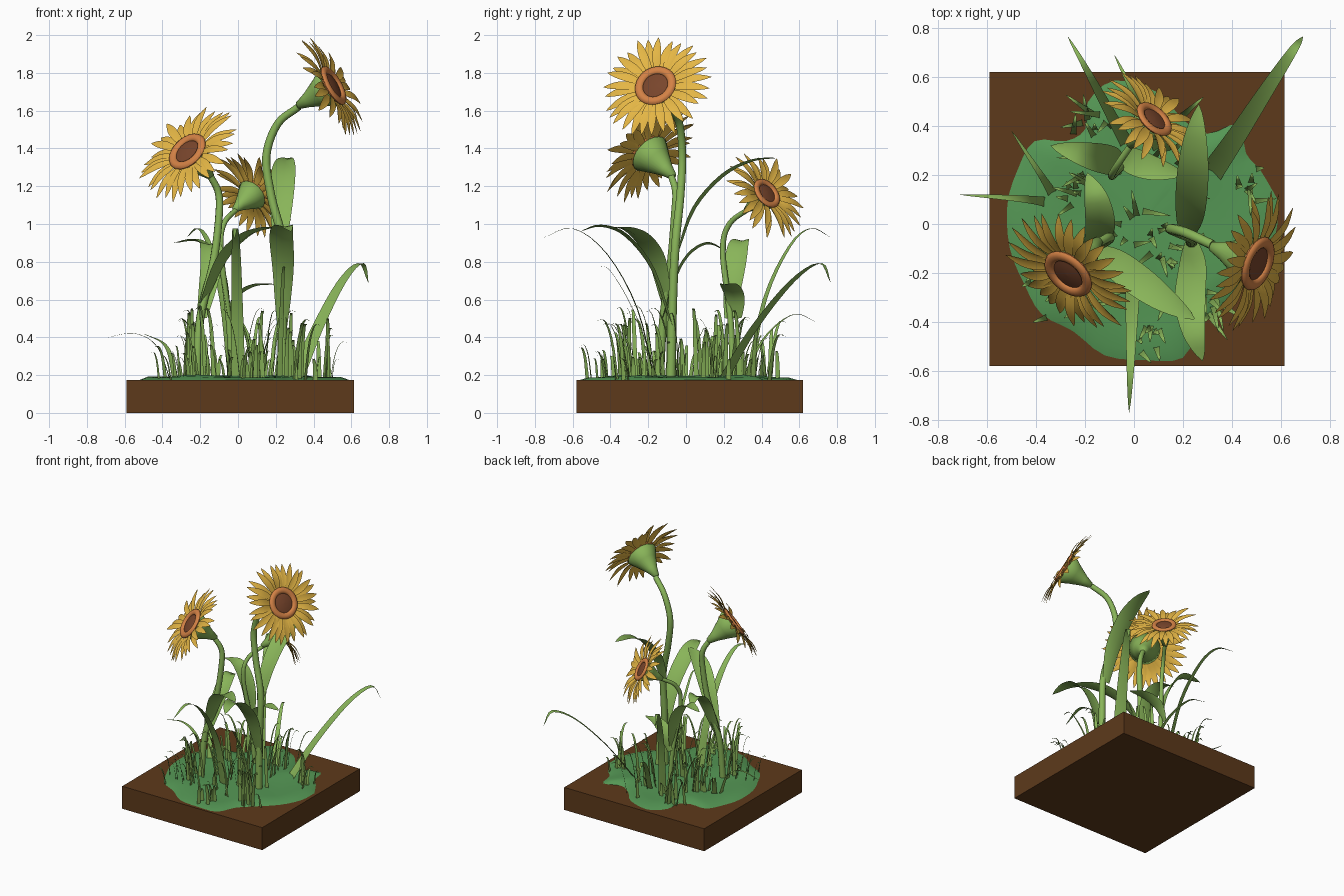
import bpy, math, random
from mathutils import Vector, Matrix

if "Cube" in bpy.data.objects:
    bpy.data.objects.remove(bpy.data.objects["Cube"])

random.seed(7)


def material(name, rgb):
    m = bpy.data.materials.new(name)
    m.diffuse_color = (*rgb, 1)
    m.use_nodes = True
    m.node_tree.nodes["Principled BSDF"].inputs["Base Color"].default_value = m.diffuse_color
    return m


SOIL = material("soil", (0.11, 0.042, 0.011))
TURF = material("turf", (0.09, 0.31, 0.09))
GREEN = material("leaf_green", (0.25, 0.46, 0.10))
YELLOW = material("petal_yellow", (0.78, 0.47, 0.06))
ORANGE = material("ring_orange", (0.65, 0.22, 0.06))
BROWN = material("seed_brown", (0.19, 0.06, 0.025))


def mesh_obj(name, verts, faces, mat, smooth=True):
    me = bpy.data.meshes.new(name)
    me.from_pydata([tuple(v) for v in verts], [], faces)
    me.materials.append(mat)
    for p in me.polygons:
        p.use_smooth = smooth
    ob = bpy.data.objects.new(name, me)
    bpy.context.collection.objects.link(ob)
    return ob


def spline(pts, n):
    """Catmull-Rom samples through the points."""
    p = [Vector(q) for q in pts]
    p = [2 * p[0] - p[1]] + p + [2 * p[-1] - p[-2]]
    out, segs = [], len(pts) - 1
    for i in range(n + 1):
        u = i / n * segs
        k = min(int(u), segs - 1)
        t = u - k
        a, b, c, d = p[k:k + 4]
        out.append(0.5 * (2 * b + (c - a) * t + (2 * a - 5 * b + 4 * c - d) * t * t
                          + (3 * b - a - 3 * c + d) * t ** 3))
    return out


def ribbon(batch, pts, width, n=12, cup=0.2, mtx=Matrix()):
    """Adds a creased strip along a path; width(t) is its full width."""
    verts, faces = batch
    base, path = len(verts), spline(pts, n)
    flat = path[-1] - path[0]
    side = Vector((flat.y, -flat.x, 0)).normalized()
    for i, c in enumerate(path):
        tan = path[min(i + 1, n)] - path[max(i - 1, 0)]
        up = side.cross(tan).normalized()
        w = width(i / n) / 2
        for q in (c - side * w + up * w * cup, c, c + side * w + up * w * cup):
            verts.append(mtx @ q)
    for i in range(n):
        for j in (0, 1):
            a = base + 3 * i + j
            faces.append((a, a + 1, a + 4, a + 3))


def lathe(name, profile, mat, mtx, n=24):
    verts, faces, m = [], [], len(profile)
    for i in range(n):
        a = 2 * math.pi * i / n
        verts += [mtx @ Vector((r * math.cos(a), r * math.sin(a), z)) for r, z in profile]
        k = (i + 1) % n
        faces += [(i * m + j, k * m + j, k * m + j + 1, i * m + j + 1) for j in range(m - 1)]
    return mesh_obj(name, verts, faces, mat)


# soil slab
bpy.ops.mesh.primitive_cube_add(size=1, location=(0.012, 0.02, 0.0875))
slab = bpy.context.object
slab.name = "soil_slab"
slab.scale = (1.205, 1.2, 0.175)
slab.data.materials.append(SOIL)

# ragged turf patch with a gently bumpy top
outline = [(0.59, 0.1), (0.52, 0.22), (0.46, 0.29), (0.43, 0.41), (0.3, 0.37), (0.2, 0.43),
           (0.1, 0.54), (-0.08, 0.59), (-0.19, 0.5), (-0.2, 0.39), (-0.28, 0.34), (-0.41, 0.34),
           (-0.48, 0.22), (-0.52, 0.08), (-0.51, -0.1), (-0.45, -0.25), (-0.38, -0.37),
           (-0.25, -0.44), (-0.12, -0.54), (0.05, -0.56), (0.2, -0.55), (0.27, -0.42),
           (0.36, -0.33), (0.5, -0.2), (0.58, -0.05)]
edge = spline([(*p, 0) for p in outline + outline[:1]], 75)[:-1]
N = len(edge)
tv, tf = [(0.03, 0, 0.195)], []
for f, z, bump in ((0.3, 0.196, .008), (0.55, 0.195, .01), (0.75, 0.193, .01), (0.92, 0.187, .005), (1, 0.174, 0)):
    for p in edge:
        x, y = 0.03 + (p.x - 0.03) * f, p.y * f
        tv.append((x, y, z + bump * math.sin(11 * x + 1) * math.cos(9 * y)))
for j in range(N):
    k = (j + 1) % N
    tf.append((0, 1 + j, 1 + k))
    for r in range(4):
        a = 1 + r * N
        tf.append((a + j, a + N + j, a + N + k, a + k))
mesh_obj("turf_patch", tv, tf, TURF)

# sunflowers: stem path, stem radius, head centre, facing, petal radius, centre scale
flowers = [
    ("tall", [(0.235, -0.08, 0.17), (0.235, -0.07, 0.6), (0.235, -0.055, 0.9), (0.175, -0.03, 1.15),
              (0.15, -0.02, 1.36), (0.21, -0.035, 1.53), (0.32, -0.085, 1.62)], 0.022,
     (0.5, -0.16, 1.73), (0.83, -0.31, 0.47), 0.302, 1.0),
    ("left", [(-0.22, -0.14, 0.17), (-0.2, -0.12, 0.5), (-0.13, -0.08, 0.8), (-0.1, -0.06, 1.05),
              (-0.105, -0.055, 1.17), (-0.15, -0.08, 1.26)], 0.02,
     (-0.265, -0.2, 1.38), (-0.55, -0.6, 0.58), 0.302, 1.0),
    ("rear", [(-0.03, 0.25, 0.17), (-0.05, 0.235, 0.5), (-0.09, 0.195, 0.85), (-0.075, 0.23, 1.0),
              (0.0, 0.34, 1.085)], 0.015,
     (0.08, 0.425, 1.16), (0.58, 0.62, 0.5), 0.26, 0.76)]

for name, path, rad, centre, facing, R, s in flowers:
    cu = bpy.data.curves.new(name + "_stem", 'CURVE')
    cu.dimensions = '3D'
    cu.bevel_depth, cu.bevel_resolution, cu.use_fill_caps = rad, 3, True
    pts = spline(path, 30)
    sp = cu.splines.new('POLY')
    sp.points.add(len(pts) - 1)
    for i, (q, c) in enumerate(zip(sp.points, pts)):
        q.co = (*c, 1)
        q.radius = 1.15 - 0.25 * i / 30
    cu.materials.append(GREEN)
    stem = bpy.data.objects.new(name + "_stem", cu)
    bpy.context.collection.objects.link(stem)

    rot = Vector(facing).to_track_quat('Z', 'Y').to_matrix().to_4x4()
    mtx = Matrix.Translation(centre) @ rot
    core = mtx @ Matrix.Scale(s, 4)
    # flared green calyx, orange ring and seed disc
    lathe(name + "_calyx", [(0.0, -0.225), (0.02, -0.22), (0.04, -0.16), (0.075, -0.085),
                            (0.112, -0.015), (0.1, 0.0), (0, 0.0)], GREEN, core)
    ring = [(0.091 + 0.023 * math.cos(a * math.pi / 5), 0.006 + 0.016 * math.sin(a * math.pi / 5))
            for a in range(11)]
    lathe(name + "_ring", ring, ORANGE, core, 32)
    lathe(name + "_seed_disc", [(0.078, 0.006), (0.05, 0.012), (0.025, 0.015), (0, 0.016)],
          BROWN, core)
    # two staggered layers of petals
    batch = ([], [])
    for layer in (0, 1):
        for k in range(15):
            a = (k + layer / 2) * 2 * math.pi / 15 + random.uniform(-.04, .04)
            lift = random.uniform(-0.025, 0.025) - 0.02 * layer
            r1 = R * random.uniform(0.93, 1.02)
            r0 = 0.085 * s
            prof = [(r0, -0.004 - 0.008 * layer), ((r0 + r1) / 2, 0.012 + lift * 0.6), (r1, lift)]
            ribbon(batch, [(r * math.cos(a), r * math.sin(a), z) for r, z in prof],
                   lambda t: 0.16 * R * math.sin(math.pi * (0.1 + 0.9 * t)) ** 0.8 + 0.001,
                   8, 0.2, mtx)
    mesh_obj(name + "_petals", *batch, YELLOW)

# broad leaves growing from the stems
leaves = [
    (0.13, [(0.22, -0.04, 0.85), (0.23, 0.05, 1.08), (0.24, 0.2, 1.25), (0.25, 0.35, 1.33), (0.265, 0.49, 1.35)]),
    (0.125, [(0.235, -0.08, 0.46), (0.24, -0.18, 0.75), (0.23, -0.32, 0.93), (0.245, -0.45, 0.985), (0.28, -0.56, 0.96)]),
    (0.13, [(-0.18, -0.11, 0.58), (-0.08, -0.16, 0.8), (0.03, -0.24, 0.92), (0.14, -0.32, 0.97), (0.25, -0.39, 0.98)]),
    (0.12, [(-0.19, -0.12, 0.5), (-0.14, -0.02, 0.78), (-0.15, 0.1, 0.89), (-0.19, 0.21, 0.86)]),
    (0.12, [(-0.05, 0.23, 0.5), (-0.1, 0.26, 0.75), (-0.2, 0.285, 0.9), (-0.34, 0.32, 0.9)]),
    (0.11, [(-0.05, 0.27, 0.5), (0.0, 0.255, 0.61), (0.09, 0.225, 0.67), (0.21, 0.2, 0.68)])]
for i, (w, pts) in enumerate(leaves):
    batch = ([], [])
    ribbon(batch, pts, lambda t: w * math.sin(math.pi * (0.1 + 0.9 * t)) ** 0.75 + 0.001, 16, 0.25)
    mesh_obj(f"leaf_{i + 1}", *batch, GREEN)

# long arching blades
blades = [
    (0.075, [(0, -0.17, 0.17), (-0.005, -0.26, 0.55), (-0.01, -0.42, 0.84), (-0.015, -0.6, 0.975), (-0.02, -0.77, 0.92)]),
    (0.095, [(0.31, 0.2, 0.17), (0.42, 0.36, 0.44), (0.55, 0.56, 0.69), (0.65, 0.71, 0.79), (0.69, 0.765, 0.69)]),
    (0.055, [(-0.03, 0.33, 0.17), (-0.08, 0.42, 0.6), (-0.15, 0.55, 0.88), (-0.21, 0.66, 0.975), (-0.27, 0.765, 0.93)]),
    (0.04, [(0.1, 0.3, 0.17), (0.05, 0.42, 0.4), (-0.02, 0.57, 0.52), (-0.08, 0.69, 0.48)]),
    (0.04, [(-0.36, 0.09, 0.17), (-0.43, 0.1, 0.35), (-0.55, 0.11, 0.42), (-0.71, 0.12, 0.395)]),
    (0.04, [(-0.33, 0.12, 0.17), (-0.38, 0.2, 0.35), (-0.5, 0.38, 0.42)]),
    (0.03, [(0.22, -0.15, 0.17), (0.23, -0.26, 0.5), (0.24, -0.4, 0.75), (0.25, -0.48, 0.77)])]
batch = ([], [])
for w, pts in blades:
    ribbon(batch, pts, lambda t: w * (1 - t) ** 0.7 + 0.001, 16, 0.15)
mesh_obj("long_blades", *batch, GREEN)

# short grass in loose tufts: centre, spread, count
tufts = [(-0.17, 0.4, 0.05, 9), (-0.22, 0.16, 0.06, 14), (0.06, -0.45, 0.04, 10),
         (0.32, -0.3, 0.05, 12), (0.46, 0.16, 0.04, 8), (0.08, -0.08, 0.18, 34),
         (-0.28, -0.25, 0.09, 20), (0.1, 0.3, 0.12, 12)]
batch = ([], [])
for cx, cy, s, count in tufts:
    for _ in range(count):
        x, y = cx + random.gauss(0, s * 0.7), cy + random.gauss(0, s * 0.7)
        h = 0.1 + 0.28 * random.random() ** 1.4
        a = math.atan2(y, x) + random.gauss(0, 0.9)
        lean = h * random.uniform(0.15, 0.5)
        dx, dy = lean * math.cos(a), lean * math.sin(a)
        ribbon(batch, [(x, y, 0.175), (x + dx * 0.25, y + dy * 0.25, 0.18 + h * 0.65),
                       (x + dx * 0.6, y + dy * 0.6, 0.18 + h), (x + dx, y + dy, 0.18 + h)],
               lambda t: 0.026 * (1 - t) ** 0.6 + 0.001, 8, 0.15)
mesh_obj("short_grass", *batch, GREEN)
